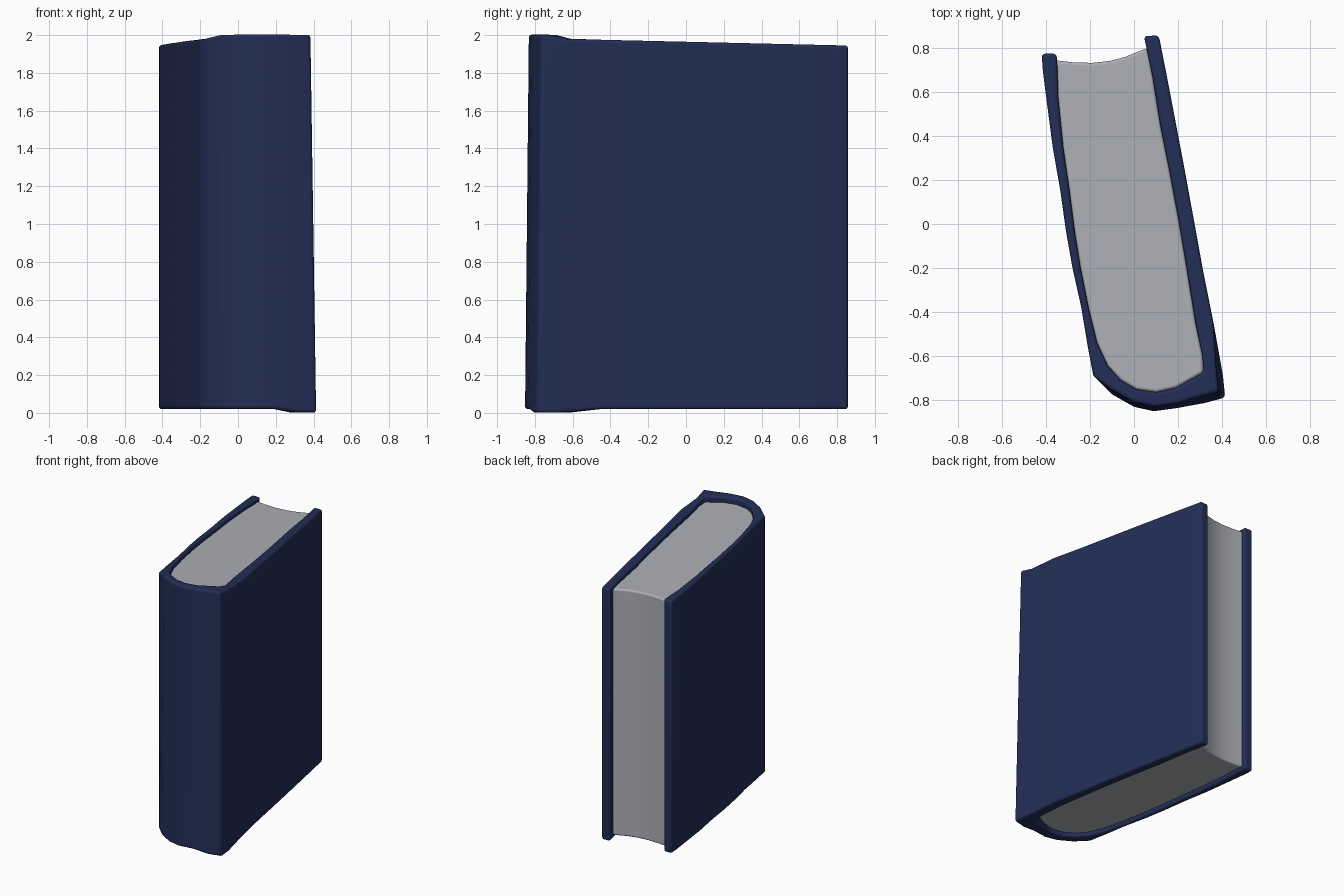
import bpy, bmesh
from mathutils import Vector

if "Cube" in bpy.data.objects:
    bpy.data.objects.remove(bpy.data.objects["Cube"])


def material(name, rgb):
    m = bpy.data.materials.new(name)
    m.diffuse_color = (*rgb, 1)
    m.use_nodes = True
    m.node_tree.nodes["Principled BSDF"].inputs["Base Color"].default_value = m.diffuse_color
    return m


navy = material("navy cover", (0.016, 0.027, 0.092))
paper = material("grey paper", (0.42, 0.43, 0.47))

# Cover cross-section seen from above: outer x, y and inner x, y,
# running from the back board tip round the spine to the front board tip
SECTION = [
    (-.42, .775, -.352, .775), (-.415, .70, -.348, .70), (-.40, .58, -.345, .58),
    (-.37, .35, -.322, .35), (-.335, .15, -.293, .15), (-.31, -.03, -.270, -.03),
    (-.28, -.20, -.243, -.20), (-.24, -.38, -.207, -.38), (-.21, -.56, -.168, -.54),
    (-.185, -.69, -.12, -.645), (-.10, -.775, -.06, -.71), (0, -.832, .01, -.752),
    (.09, -.852, .10, -.765), (.20, -.837, .19, -.745), (.32, -.815, .27, -.70),
    (.415, -.79, .315, -.675), (.405, -.69, .312, -.60), (.362, -.45, .28, -.45),
    (.312, -.20, .24, -.20), (.272, .02, .203, .02), (.23, .25, .16, .25),
    (.192, .45, .12, .45), (.15, .67, .085, .67), (.113, .858, .045, .855),
]


def top_z(y):
    # the top edge falls gently from the spine to the fore edge
    return 1.945 + 0.035 * (0.85 - y) / 1.5 + (0.018 if y < -0.7 else 0)


def lean(x, y):
    # the spine end is slightly narrower at the top
    return (x - 0.03, y + 0.025) if x > 0.3 and y < -0.65 else (x, y + (0.02 if y < -0.75 else 0))


def finish(name, bm, mat, bevel):
    bmesh.ops.recalc_face_normals(bm, faces=bm.faces)
    me = bpy.data.meshes.new(name)
    bm.to_mesh(me)
    bm.free()
    me.materials.append(mat)
    ob = bpy.data.objects.new(name, me)
    bpy.context.collection.objects.link(ob)
    mod = ob.modifiers.new("soft edges", 'BEVEL')
    mod.width = bevel
    mod.segments = 4
    mod.limit_method = 'ANGLE'
    mod.angle_limit = 0.95
    for o in bpy.context.selected_objects:
        o.select_set(False)
    ob.select_set(True)
    bpy.context.view_layer.objects.active = ob
    bpy.ops.object.shade_smooth_by_angle(angle=0.9)
    return ob


# Cover: boards and rounded spine as one bent strip
bm = bmesh.new()
rings = []
for ox, oy, ix, iy in SECTION:
    low = 0.002 if oy < -0.68 and ox > 0.3 else 0.02
    outer_top, inner_top = lean(ox, oy), (ix, iy)
    rings.append([bm.verts.new(c) for c in (
        (ox, oy, low), (*outer_top, top_z(oy)),
        (*inner_top, top_z(oy)), (ix, iy, low))])
for a, b in zip(rings, rings[1:]):
    for i in range(4):
        j = (i + 1) % 4
        bm.faces.new((a[i], a[j], b[j], b[i]))
bm.faces.new(rings[0])
bm.faces.new(rings[-1])
finish("book_cover", bm, navy, 0.02)

# Page block: fills the cover and has a hollow fore edge
inner = [Vector((ix, iy)) for _, _, ix, iy in SECTION[1:-1]]
outline = [Vector((-.36, .745))] + inner + [Vector(p) for p in (
    (.06, .80), (.02, .785), (-.04, .76), (-.11, .742), (-.19, .733), (-.28, .736))]
bm = bmesh.new()
bottom = [bm.verts.new((p.x, p.y, 0.045)) for p in outline]
top = [bm.verts.new((p.x, p.y, 1.943 - 0.0233 * p.y)) for p in outline]
bm.faces.new(bottom)
bm.faces.new(top)
for i in range(len(outline)):
    j = (i + 1) % len(outline)
    bm.faces.new((bottom[i], bottom[j], top[j], top[i]))
finish("page_block", bm, paper, 0.012)
